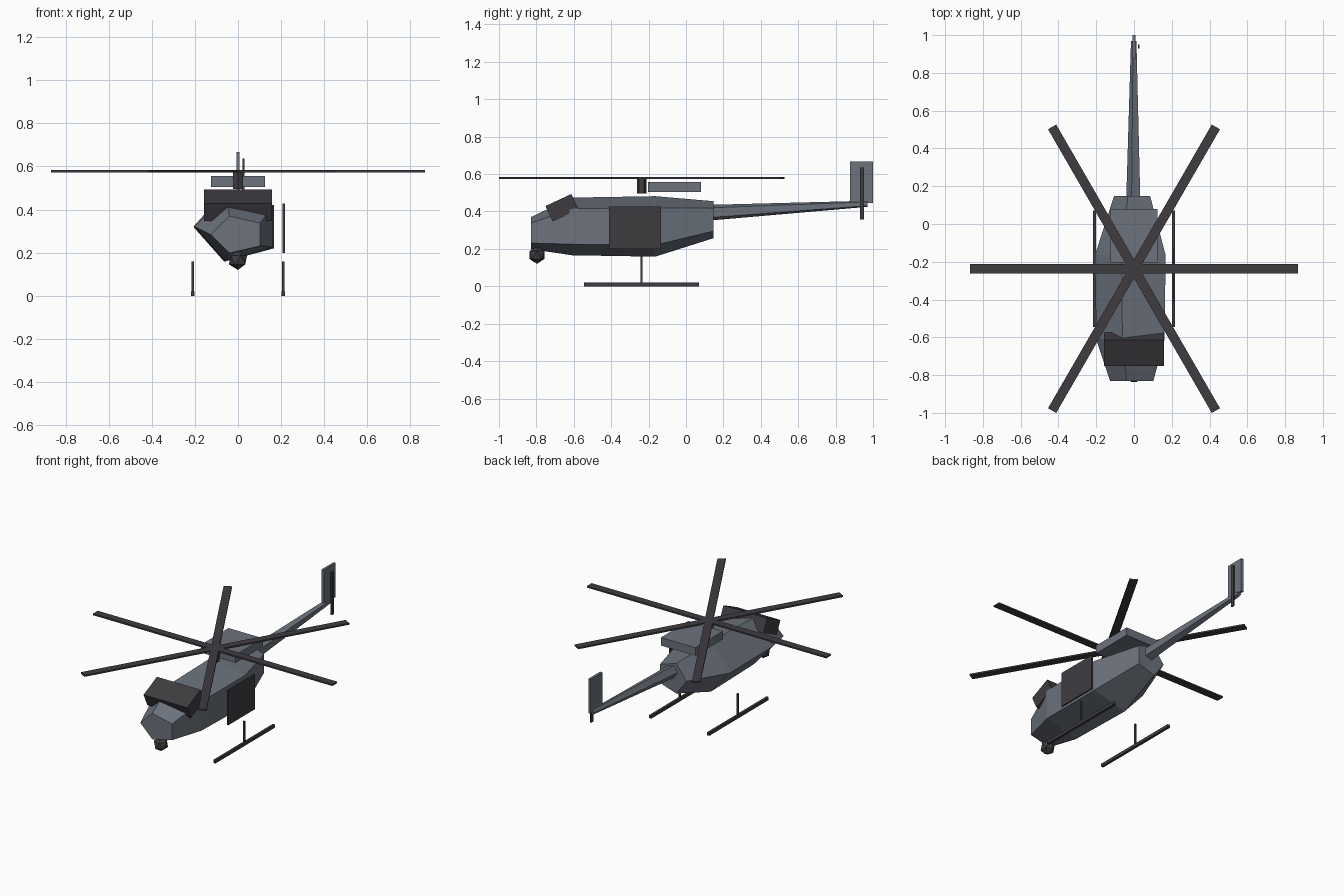
import bpy, bmesh
from math import cos, sin, radians
from mathutils import Matrix, Vector

cube = bpy.data.objects.get("Cube")
if cube:
    bpy.data.objects.remove(cube, do_unlink=True)


def material(name, rgb):
    mat = bpy.data.materials.new(name)
    mat.use_nodes = True
    color = (*rgb, 1)
    mat.diffuse_color = color
    mat.node_tree.nodes["Principled BSDF"].inputs["Base Color"].default_value = color
    return mat


GREY = material("slate grey", (0.15, 0.17, 0.205))
DARK = material("charcoal", (0.05, 0.046, 0.053))


def finish(bm, name, mat):
    bmesh.ops.recalc_face_normals(bm, faces=bm.faces)
    mesh = bpy.data.meshes.new(name)
    bm.to_mesh(mesh)
    bm.free()
    mesh.materials.append(mat)
    obj = bpy.data.objects.new(name, mesh)
    bpy.context.collection.objects.link(obj)
    return obj


def box(name, mat, center, size, angle=0, axis="X"):
    bm = bmesh.new()
    bmesh.ops.create_cube(bm, size=1)
    bm.transform(Matrix.Translation(center)
                 @ Matrix.Rotation(radians(angle), 4, axis)
                 @ Matrix.Diagonal((*size, 1)))
    return finish(bm, name, mat)


def loft(name, mat, sections, sides=5):
    """Bridge polygon sections (y, centre z, x radius, z radius) along y."""
    bm = bmesh.new()
    rings = []
    for y, z, rx, rz in sections:
        angles = [radians(36 + 360 * i / sides) for i in range(sides)]
        rings.append([bm.verts.new((rx * cos(a), y, z + rz * sin(a))) for a in angles])
    for a, b in zip(rings, rings[1:]):
        for i in range(sides):
            j = (i + 1) % sides
            bm.faces.new((a[i], a[j], b[j], b[i]))
    bm.faces.new(rings[0])
    bm.faces.new(rings[-1])
    return finish(bm, name, mat)


# Five-sided fuselage and tapering tail boom
loft("fuselage", GREY, [(-0.83, 0.284, 0.127, 0.09),
                        (-0.61, 0.32, 0.2, 0.162),
                        (-0.165, 0.32, 0.207, 0.17),
                        (0.147, 0.356, 0.106, 0.104)])
loft("tail_boom", GREY, [(0.1, 0.392, 0.042, 0.045),
                         (0.97, 0.441, 0.016, 0.017)])
box("tail_fin", GREY, (0, 0.938, 0.556), (0.016, 0.123, 0.224))

# Tilted cockpit window, side door and engine cover
box("cockpit_window", DARK, (0, -0.663, 0.42), (0.316, 0.153, 0.091), 25)
box("side_door", DARK, (0.212, -0.273, 0.313), (0.01, 0.278, 0.228))
box("engine_cover", GREY, (0, -0.061, 0.53), (0.25, 0.283, 0.053))

# Sensor ball under the nose
bm = bmesh.new()
bmesh.ops.create_icosphere(bm, subdivisions=1, radius=0.047,
                           matrix=Matrix.Translation((0, -0.797, 0.167)))
finish(bm, "sensor_ball", DARK)

# Main rotor: hub and three full-span blades
HUB = Vector((0, -0.237, 0.578))
bm = bmesh.new()
bmesh.ops.create_cone(bm, cap_ends=True, segments=6, radius1=0.026, radius2=0.026,
                      depth=0.083, matrix=Matrix.Translation(HUB - Vector((0, 0, 0.041))))
finish(bm, "rotor_hub", DARK)
for i in range(3):
    box(f"rotor_blade_{i + 1}", DARK, HUB, (1.734, 0.05, 0.01), 60 * i, "Z")

# Tail rotor
box("tail_rotor", DARK, (0.025, 0.94, 0.497), (0.008, 0.022, 0.278))

# Landing skids with one strut each
for side, x in (("left", 0.21), ("right", -0.21)):
    box(f"{side}_skid", DARK, (x, -0.237, 0.01), (0.016, 0.615, 0.02))
    box(f"{side}_strut", DARK, (x, -0.237, 0.083), (0.011, 0.011, 0.15))
